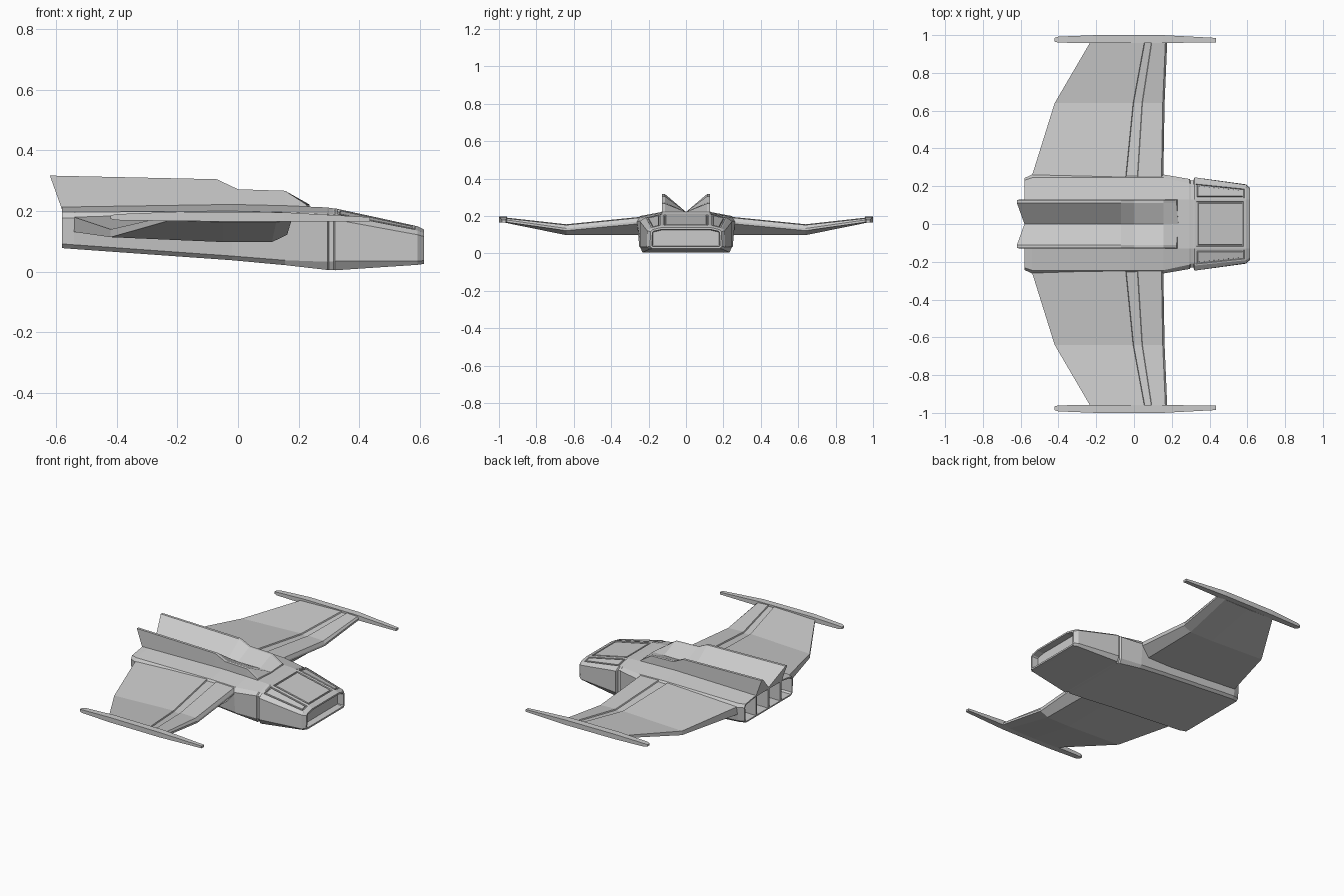
import bpy, bmesh

if "Cube" in bpy.data.objects:
    bpy.data.objects.remove(bpy.data.objects["Cube"])


def loft(name, rings, finish=None, mirror=False):
    """Skin a list of closed rings, cap both ends, optionally mirror across y."""
    bm = bmesh.new()
    vs = [[bm.verts.new(p) for p in r] for r in rings]
    n = len(rings[0])
    grid = []
    for a, b in zip(vs, vs[1:]):
        grid.append([bm.faces.new((a[i], a[(i + 1) % n], b[(i + 1) % n], b[i]))
                     for i in range(n)])
    caps = [bm.faces.new(vs[0]), bm.faces.new(vs[-1])]
    bmesh.ops.recalc_face_normals(bm, faces=bm.faces[:])
    if finish:
        finish(bm, grid, caps)
    me = bpy.data.meshes.new(name)
    bm.to_mesh(me)
    bm.free()
    ob = bpy.data.objects.new(name, me)
    bpy.context.collection.objects.link(ob)
    if mirror:
        m = ob.modifiers.new("Mirror", 'MIRROR')
        m.use_axis = (False, True, False)
    return ob


def inset(bm, face, thickness, depth=0.0):
    bmesh.ops.inset_individual(bm, faces=[face], thickness=thickness,
                               depth=depth, use_even_offset=True)


def groove(bm, face, margin):
    """Panel line: frame, trench, then panel back at surface level."""
    inset(bm, face, margin)
    inset(bm, face, 0.002, -0.007)
    inset(bm, face, 0.006)
    inset(bm, face, 0.002, 0.007)


def box(name, x, y, z, mirror=False):
    return loft(name, [[(px, y[0], z[0]), (px, y[1], z[0]),
                        (px, y[1], z[1]), (px, y[0], z[1])] for px in x], mirror=mirror)


# Hull: half sections from bottom edge up to the top edge
def hull_ring(x, half):
    return [(x, y, z) for y, z in half] + [(x, -y, z) for y, z in reversed(half)]


hull = [
    (-0.58, [(.225, .078), (.24, .092), (.243, .178), (.232, .197), (.13, .213)]),
    (-0.54, [(.235, .075), (.25, .089), (.262, .178), (.245, .197), (.13, .214)]),
    (-0.02, [(.235, .038), (.25, .052), (.262, .175), (.245, .200), (.13, .222)]),
    (0.155, [(.235, .022), (.25, .038), (.262, .170), (.245, .196), (.13, .218)]),
    (0.295, [(.225, .006), (.238, .033), (.238, .176), (.215, .192), (.13, .212)]),
    (0.30, [(.215, .006), (.230, .033), (.230, .174), (.208, .190), (.13, .211)]),
    (0.315, [(.215, .006), (.230, .035), (.230, .172), (.208, .188), (.13, .209)]),
    (0.32, [(.232, .005), (.247, .036), (.247, .172), (.220, .190), (.13, .209)]),
    (0.592, [(.195, .023), (.210, .035), (.208, .122), (.192, .136), (.13, .150)]),
    (0.613, [(.180, .026), (.192, .037), (.190, .116), (.178, .128), (.13, .139)]),
]


def hull_details(bm, grid, caps):
    # nozzle bay at the back, intake at the front
    inset(bm, caps[0], 0.008)
    inset(bm, caps[0], 0.001, -0.09)
    inset(bm, caps[1], 0.010)
    inset(bm, caps[1], 0.004, -0.04)
    # canopy panel and the two shoulder panels beside it
    nose = grid[7]
    groove(bm, nose[4], 0.012)
    for i in (3, 5):
        groove(bm, nose[i], 0.008)


loft("hull", [hull_ring(x, h) for x, h in hull], hull_details)

# Nozzle dividers
box("nozzle_divider_centre", (-0.58, -0.48), (-0.007, 0.007), (0.08, 0.21))
box("nozzle_divider_side", (-0.58, -0.48), (0.115, 0.129), (0.08, 0.21), mirror=True)

# Twin dorsal fins: upright outside, sloping inside to the centre valley
fins = [(-0.62, .317, -0.58), (-0.07, .305, -0.07), (0.0, .272, 0.0),
        (0.155, .267, 0.155), (0.225, .222, 0.235)]
loft("dorsal_fin", [[(xb, .13, .205), (xt, .128, zt), (xt, .112, zt),
                     (xb, 0.0, .222 if xb > -.3 else .216), (xb, 0.0, .205)]
                    for xt, zt, xb in fins], mirror=True)


# Wings: root, bend and tip sections with a shallow channel along the top
def wing_ring(y, te, ga, gb, le, te_low, te_top, top, low, le_low):
    d = 0.007
    return [(te, y, te_low), (te, y, te_top), (ga, y, top), (ga + .003, y, top - d),
            (gb - .003, y, top - d), (gb, y, top), (le - .01, y, top - .004),
            (le, y, le_low + .012), (le, y, le_low), (le - .05, y, low), (-0.05, y, low)]


loft("wing", [
    wing_ring(.24, -.545, -.045, .02, .155, .132, .182, .196, .100, .160),
    wing_ring(.64, -.42, -.005, .045, .162, .114, .140, .156, .098, .122),
    wing_ring(.965, -.23, .055, .095, .176, .168, .184, .192, .164, .168),
], mirror=True)

# Wingtip rails
rail = [(-.42, .965, .985, .174, .186), (-.40, .960, .992, .170, .190),
        (-.20, .958, 1.0, .167, .198), (.15, .958, 1.0, .165, .196),
        (.435, .962, .985, .166, .180)]
loft("wingtip_rail", [[(x, a, l), (x, b, l), (x, b, h), (x, a, h)]
                      for x, a, b, l, h in rail], mirror=True)
